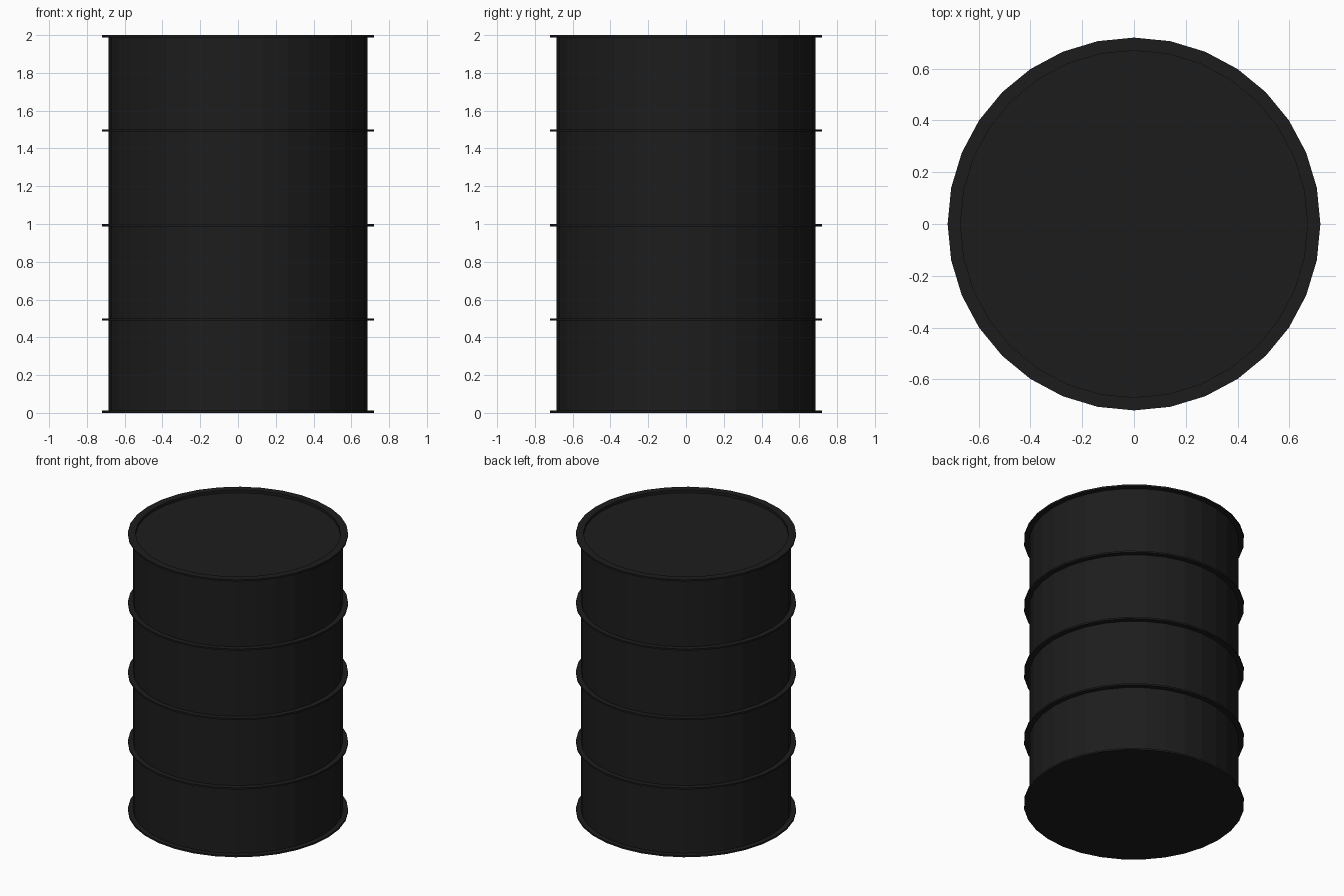
import bpy, bmesh, math

if "Cube" in bpy.data.objects:
    bpy.data.objects.remove(bpy.data.objects["Cube"])

SIDES = 32
mat = bpy.data.materials.new("dark_metal")
mat.diffuse_color = (0.012, 0.012, 0.012, 1)
mat.use_nodes = True
mat.node_tree.nodes["Principled BSDF"].inputs["Base Color"].default_value = mat.diffuse_color


def lathe(name, profile, closed=False):
    """Revolve (radius, z) points around z with flat facets."""
    bm = bmesh.new()
    rows = []
    for r, z in profile:
        rows.append([bm.verts.new((r * math.cos(2 * math.pi * i / SIDES),
                                   r * math.sin(2 * math.pi * i / SIDES), z))
                     for i in range(SIDES)])
    pairs = list(zip(rows, rows[1:]))
    if closed:
        pairs.append((rows[-1], rows[0]))
    for a, b in pairs:
        for i in range(SIDES):
            j = (i + 1) % SIDES
            bm.faces.new((a[i], a[j], b[j], b[i]))
    if not closed:
        bm.faces.new(rows[0][::-1])
        bm.faces.new(rows[-1])
    bmesh.ops.recalc_face_normals(bm, faces=bm.faces)
    me = bpy.data.meshes.new(name)
    bm.to_mesh(me)
    bm.free()
    me.materials.append(mat)
    ob = bpy.data.objects.new(name, me)
    bpy.context.collection.objects.link(ob)
    return ob


# Drum shell, with the lid sunk slightly below the top rim
lathe("drum_body", [(0.685, 0.0), (0.685, 1.99), (0.67, 1.99), (0.67, 1.98)])

# Flat hoops: bottom rim, three bands, top rim
names = ["bottom_rim", "lower_band", "middle_band", "upper_band", "top_rim"]
for name, z in zip(names, (0.006, 0.494, 0.994, 1.495, 1.994)):
    lathe(name, [(0.67, z - 0.006), (0.72, z - 0.006),
                 (0.72, z + 0.006), (0.67, z + 0.006)], closed=True)

# Bottom plate closes the underside
lathe("bottom_plate", [(0.685, 0.0), (0.685, 0.01)])
